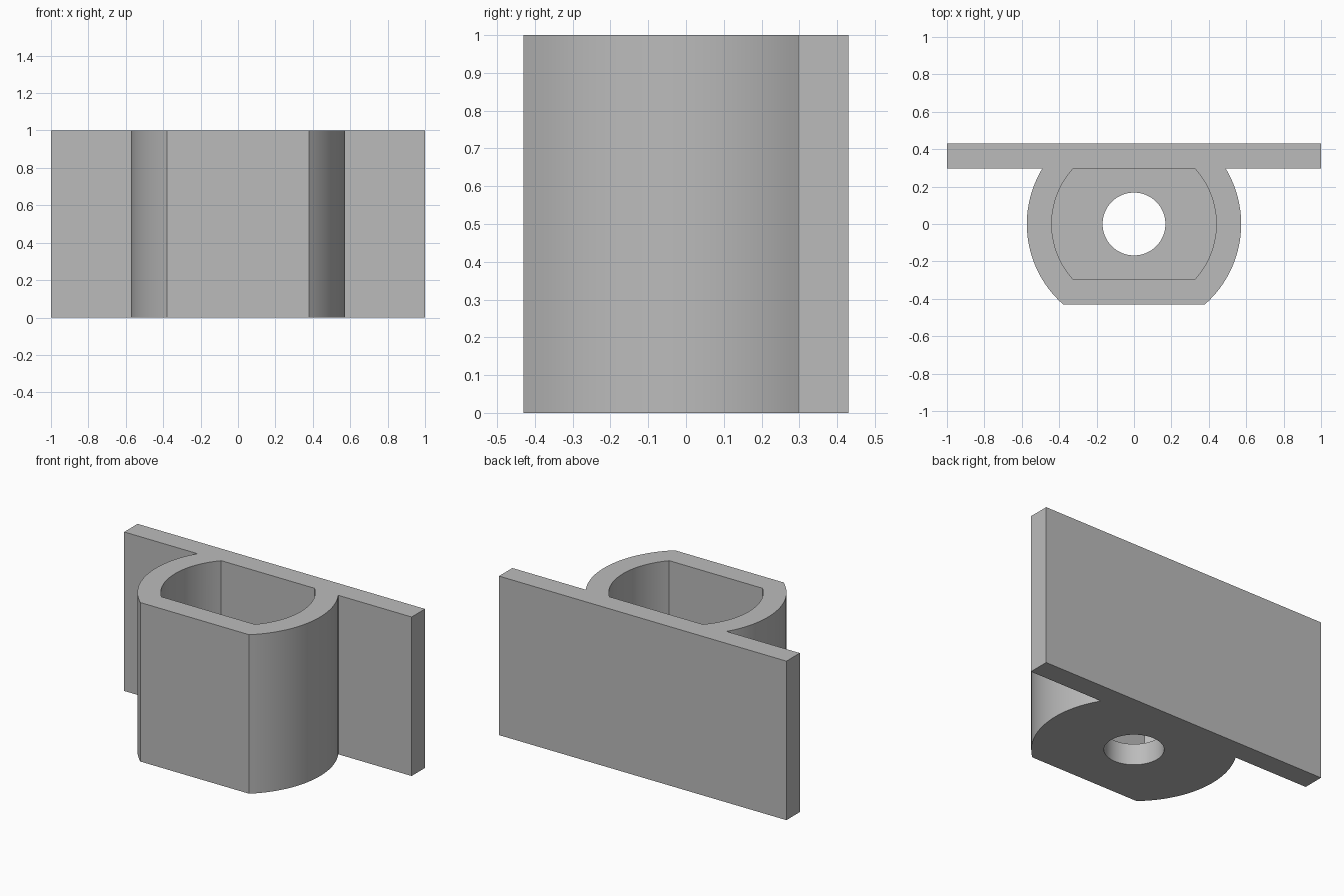
import bpy, bmesh, math

if "Cube" in bpy.data.objects:
    bpy.data.objects.remove(bpy.data.objects["Cube"])

R_OUT, R_IN, R_HOLE = 0.573, 0.44, 0.168
Y_BACK, Y_PLATE, Y_FLAT = 0.43, 0.297, 0.297
FLOOR, HEIGHT = 0.133, 1.0

grey = bpy.data.materials.new("plain grey")
grey.diffuse_color = (0.5, 0.5, 0.5, 1)
grey.use_nodes = True
grey.node_tree.nodes["Principled BSDF"].inputs["Base Color"].default_value = grey.diffuse_color


def arc(r, a0, a1, n=28):
    return [(r * math.cos(a0 + (a1 - a0) * i / n), r * math.sin(a0 + (a1 - a0) * i / n))
            for i in range(n + 1)]


def prism(name, outline, z0, z1):
    """Extrude a counter-clockwise outline from z0 to z1."""
    bm = bmesh.new()
    base = bm.faces.new([bm.verts.new((x, y, z0)) for x, y in outline])
    top = bmesh.ops.extrude_face_region(bm, geom=[base])["geom"]
    bmesh.ops.translate(bm, vec=(0, 0, z1 - z0),
                        verts=[v for v in top if isinstance(v, bmesh.types.BMVert)])
    bmesh.ops.recalc_face_normals(bm, faces=bm.faces)
    mesh = bpy.data.meshes.new(name)
    bm.to_mesh(mesh)
    bm.free()
    mesh.materials.append(grey)
    obj = bpy.data.objects.new(name, mesh)
    bpy.context.collection.objects.link(obj)
    return obj


# Mounting plate and round-sided cup as a single outline
low, high = -math.asin(Y_BACK / R_OUT), math.asin(Y_PLATE / R_OUT)
right = arc(R_OUT, low, high) + [(1, Y_PLATE), (1, Y_BACK)]
left = [(-x, y) for x, y in reversed(right)]
bracket = prism("bracket", right + left, 0, HEIGHT)

# Pocket open at the top, with flat front and back
a = math.asin(Y_FLAT / R_IN)
side = arc(R_IN, -a, a)
pocket = prism("pocket_cutter", side + [(-x, -y) for x, y in side], FLOOR, HEIGHT + 0.1)

# Round hole through the floor
hole = prism("hole_cutter", arc(R_HOLE, 0, 2 * math.pi, 64)[:-1], -0.1, FLOOR + 0.1)

bpy.context.view_layer.objects.active = bracket
bracket.select_set(True)
for cutter in (pocket, hole):
    mod = bracket.modifiers.new(cutter.name, "BOOLEAN")
    mod.operation = "DIFFERENCE"
    mod.solver = "EXACT"
    mod.object = cutter
    bpy.ops.object.modifier_apply(modifier=mod.name)
for cutter in (pocket, hole):
    bpy.data.objects.remove(cutter)

bpy.ops.object.shade_smooth_by_angle(angle=math.radians(30))
